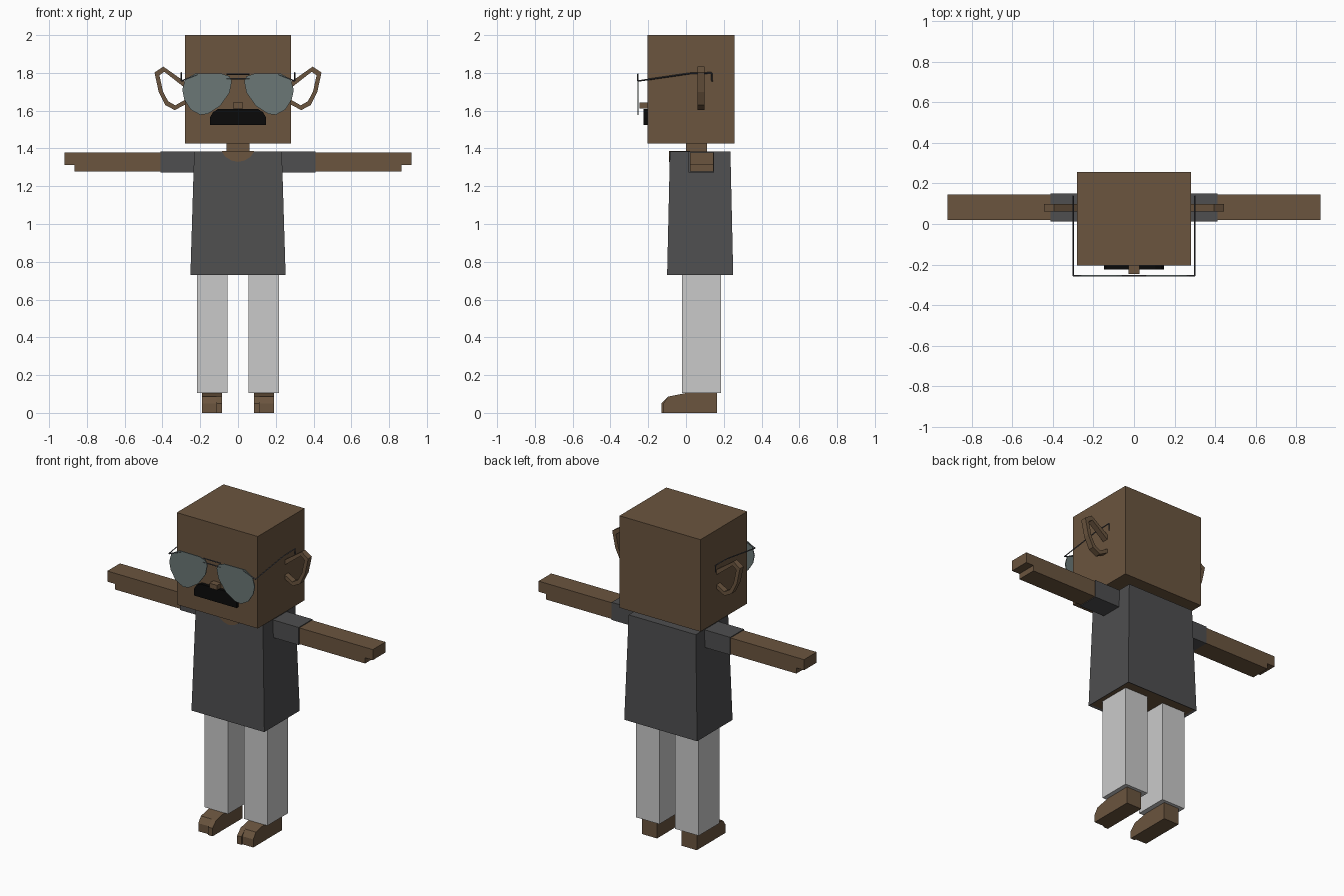
import bpy, bmesh
from mathutils import Vector

cube = bpy.data.objects.get("Cube")
if cube:
    bpy.data.objects.remove(cube, do_unlink=True)


def material(name, rgb):
    m = bpy.data.materials.new(name)
    m.use_nodes = True
    m.diffuse_color = (*rgb, 1)
    m.node_tree.nodes["Principled BSDF"].inputs["Base Color"].default_value = (*rgb, 1)
    return m


SKIN = material("brown skin", (0.145, 0.09, 0.049))
SHIRT = material("charcoal shirt", (0.077, 0.077, 0.079))
PANTS = material("light grey trousers", (0.59, 0.59, 0.59))
LENS = material("grey green lens", (0.145, 0.185, 0.18))
WIRE = material("dark wire", (0.06, 0.06, 0.07))
HAIR = material("black hair", (0.003, 0.003, 0.003))


def finish(name, bm, *mats):
    bmesh.ops.recalc_face_normals(bm, faces=bm.faces)
    me = bpy.data.meshes.new(name)
    bm.to_mesh(me)
    bm.free()
    for m in mats:
        me.materials.append(m)
    ob = bpy.data.objects.new(name, me)
    bpy.context.collection.objects.link(ob)
    return ob


def box(name, mat, x, y, z):
    """Box spanning the three given ranges."""
    bm = bmesh.new()
    bmesh.ops.create_cube(bm, size=1)
    for v in bm.verts:
        v.co = [r[0] if c < 0 else r[1] for c, r in zip(v.co, (x, y, z))]
    return finish(name, bm, mat)


def prism(name, mat, points, axis, lo, hi):
    """Extrude a 2D outline along x or y."""
    bm = bmesh.new()
    place = (lambda a, b: (lo, a, b)) if axis == "x" else (lambda a, b: (a, lo, b))
    face = bm.faces.new([bm.verts.new(place(a, b)) for a, b in points])
    ext = bmesh.ops.extrude_face_region(bm, geom=[face])
    move = Vector((hi - lo, 0, 0) if axis == "x" else (0, hi - lo, 0))
    bmesh.ops.translate(bm, vec=move, verts=[g for g in ext["geom"] if isinstance(g, bmesh.types.BMVert)])
    return finish(name, bm, mat)


def wire(name, points, radius=0.004):
    """Thin square rods joining consecutive points."""
    bm = bmesh.new()
    for a, b in zip(points, points[1:]):
        a, b = Vector(a), Vector(b)
        rot = (b - a).to_track_quat("Z", "Y").to_matrix().to_4x4()
        rot.translation = (a + b) / 2
        bmesh.ops.create_cone(bm, cap_ends=True, segments=4, radius1=radius, radius2=radius,
                              depth=(b - a).length, matrix=rot)
    return finish(name, bm, WIRE)


# Head and neck
box("head", SKIN, (-0.28, 0.28), (-0.205, 0.257), (1.425, 2.0))
box("neck", SKIN, (-0.06, 0.06), (0.0, 0.11), (1.35, 1.44))
box("nose", SKIN, (-0.027, 0.027), (-0.245, -0.2), (1.612, 1.642))
prism("moustache", HAIR,
      [(-0.148, 1.525), (0.148, 1.525), (0.148, 1.565), (0.132, 1.592), (0.105, 1.609),
       (-0.105, 1.609), (-0.132, 1.592), (-0.148, 1.565)], "y", -0.225, -0.2)

# Flared shirt with a skin-coloured inset underside
bm = bmesh.new()
bmesh.ops.create_cube(bm, size=1)
for v in bm.verts:
    top = v.co.z > 0
    side = 0.232 if top else 0.252
    front, back = (-0.085, 0.235) if top else (-0.1, 0.25)
    v.co = (side if v.co.x > 0 else -side, back if v.co.y > 0 else front, 1.385 if top else 0.73)
bm.normal_update()
under = min(bm.faces, key=lambda f: f.normal.z)
bmesh.ops.inset_region(bm, faces=[under], thickness=0.014, depth=-0.006)
under.material_index = 1
finish("shirt", bm, SHIRT, SKIN)
prism("neckline", SKIN,
      [(-0.087, 1.387), (0.087, 1.387), (0.068, 1.357), (0.035, 1.336), (0, 1.329),
       (-0.035, 1.336), (-0.068, 1.357)], "y", -0.09, 0.02)

EAR = [(0.27, 1.745), (0.395, 1.833), (0.442, 1.802), (0.42, 1.70), (0.385, 1.63), (0.335, 1.603), (0.27, 1.637),
       (0.27, 1.664), (0.332, 1.628), (0.37, 1.65), (0.397, 1.70), (0.416, 1.787), (0.39, 1.806), (0.27, 1.712)]
GLASS = [(0.033, 1.755), (0.045, 1.782), (0.085, 1.796), (0.225, 1.797), (0.28, 1.765), (0.295, 1.71),
         (0.285, 1.66), (0.25, 1.605), (0.2, 1.578), (0.16, 1.583), (0.095, 1.625), (0.045, 1.695)]
ARM = [(0.39, 1.277), (0.865, 1.277), (0.865, 1.312), (0.918, 1.312), (0.918, 1.378), (0.39, 1.378)]
FOOT = [(0.165, 0), (0.165, 0.105), (0.0, 0.105), (-0.095, 0.086), (-0.13, 0.05), (-0.13, 0)]

for side, s in (("left", 1), ("right", -1)):
    def flip(points):
        return [(s * a, b) for a, b in points]

    def span(a, b):
        return tuple(sorted((s * a, s * b)))

    # Arms
    box(side + "_sleeve", SHIRT, span(0.2, 0.41), (0.013, 0.149), (1.273, 1.383))
    prism(side + "_arm", SKIN, flip(ARM), "y", 0.02, 0.145)

    # Legs and split-toe feet
    box(side + "_trouser_leg", PANTS, span(0.055, 0.217), (-0.02, 0.185), (0.105, 0.745))
    prism(side + "_big_toe", SKIN, FOOT, "x", s * 0.085, s * 0.115)
    toes = [(max(a, -0.12), b) for a, b in FOOT]
    prism(side + "_foot", SKIN, toes, "x", s * 0.115, s * 0.19)

    # Open loop ears
    prism(side + "_ear", SKIN, flip(EAR), "y", 0.062, 0.098)

    # Glasses
    prism(side + "_lens", LENS, flip(GLASS), "y", -0.258, -0.252)
    wire(side + "_temple", [(s * 0.215, -0.255, 1.79), (s * 0.3, -0.255, 1.757), (s * 0.3, 0.02, 1.797),
                            (s * 0.3, 0.135, 1.8), (s * 0.3, 0.138, 1.755)])

for name, z in (("upper_bridge", 1.793), ("lower_bridge", 1.768)):
    wire(name, [(-0.06, -0.255, z), (0.06, -0.255, z)])
